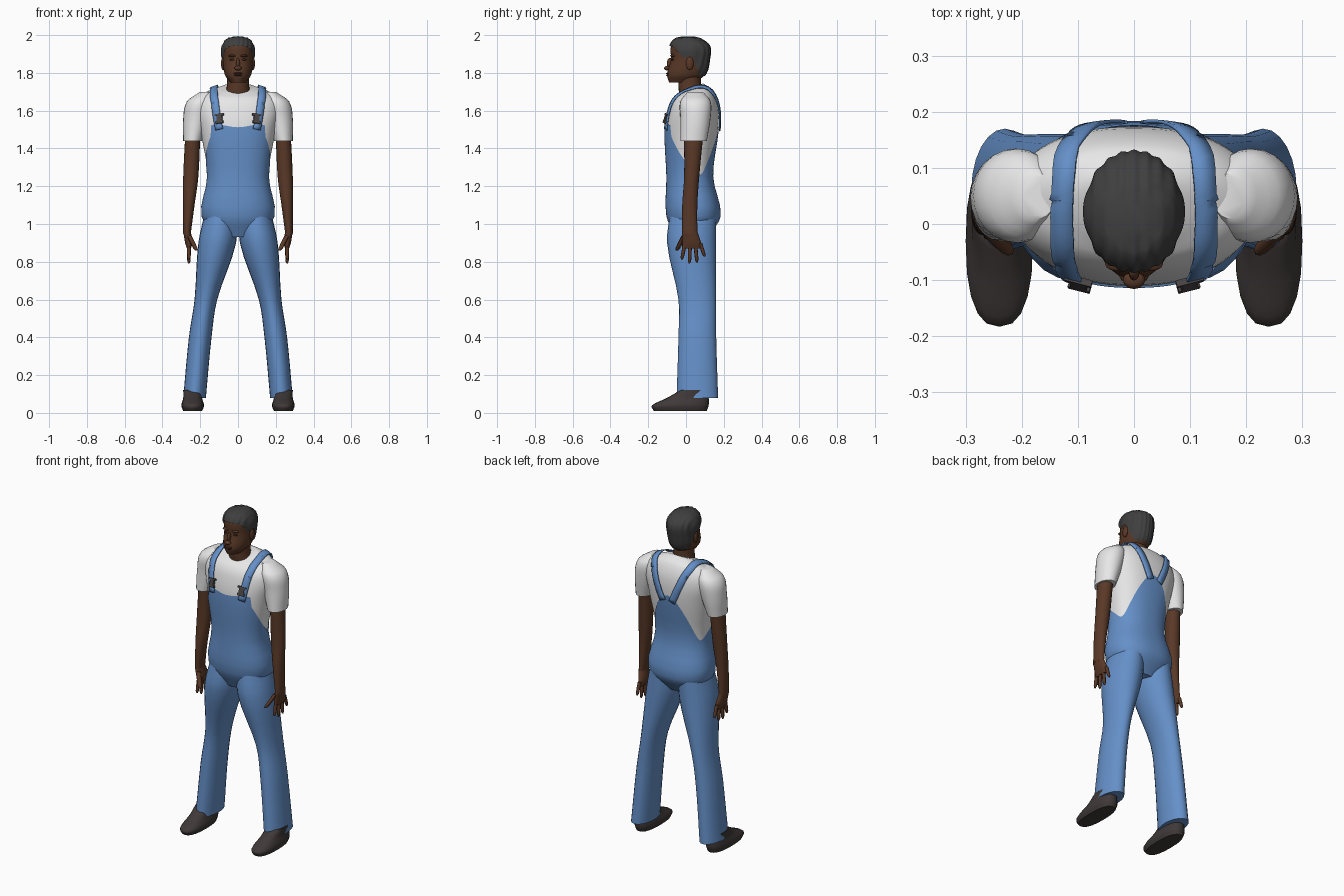
import bpy, bmesh, math
from mathutils import Vector, Matrix
from mathutils.bvhtree import BVHTree

if "Cube" in bpy.data.objects:
    bpy.data.objects.remove(bpy.data.objects["Cube"])


def material(name, *rgb):
    mat = bpy.data.materials.new(name)
    mat.use_nodes = True
    mat.diffuse_color = (*rgb, 1)
    shader = mat.node_tree.nodes["Principled BSDF"]
    shader.inputs["Base Color"].default_value = (*rgb, 1)
    return mat


DENIM = material("denim blue", .13, .28, .58)
SHIRT = material("shirt white", .85, .85, .85)
SKIN = material("brown skin", .1, .04, .02)
DARK = material("dark skin", .05, .02, .01)
HAIR = material("hair grey", .05, .05, .05)
SHOE = material("shoe black", .05, .04, .04)
METAL = material("buckle grey", .07, .06, .06)


def finish(bm, name, mat):
    bmesh.ops.remove_doubles(bm, verts=bm.verts, dist=1e-5)
    mesh = bpy.data.meshes.new(name)
    bm.to_mesh(mesh)
    bm.free()
    obj = bpy.data.objects.new(name, mesh)
    bpy.context.collection.objects.link(obj)
    mesh.materials.append(mat)
    bpy.ops.object.select_all(action="DESELECT")
    obj.select_set(True)
    bpy.context.view_layer.objects.active = obj
    bpy.ops.object.shade_smooth_by_angle(angle=math.radians(50))
    return obj


def smooth(keys, x):
    """Smooth curve through rows of (position, values...)."""
    x = max(keys[0][0], min(keys[-1][0], x))
    last = len(keys) - 1
    i = max(k for k in range(last) if keys[k][0] <= x)
    a, b = keys[i], keys[i + 1]
    before, after = keys[max(i - 1, 0)], keys[min(i + 2, last)]
    span = b[0] - a[0]
    f = (x - a[0]) / span
    values = []
    for n in range(1, len(a)):
        slope_a = (b[n] - before[n]) / (b[0] - before[0]) * span
        slope_b = (after[n] - a[n]) / (after[0] - a[0]) * span
        rise = b[n] - a[n]
        values.append(a[n] + f * (slope_a + f * (3 * rise - 2 * slope_a - slope_b
                                                 + f * (slope_a + slope_b - 2 * rise))))
    return values


def loft(name, rings, mat, cols=20, above=None, below=None, power=2, grow=0,
         ridge=0, lean=0, mirror=1):
    """Skin over rings of (z, centre x, half width, centre y, half depth).
    above / below trim the height by direction, from -90 front to 90 back."""
    bottom, top = rings[0][0], rings[-1][0]
    heights = [a[0] + (b[0] - a[0]) * i / 4 for a, b in zip(rings, rings[1:]) for i in range(4)]
    bm = bmesh.new()
    grid = []
    for height in heights + [top]:
        row = []
        for k in range(cols):
            turn = math.tau * k / cols
            c, s = math.cos(turn), math.sin(turn)
            facing = math.degrees(math.asin(max(-1, min(1, s))))
            z = height
            if above:
                z = max(z, smooth(above, facing)[0])
            if below:
                z = min(z, smooth(below, facing)[0])
            x, wide, y, deep = smooth(rings, z)
            px = math.copysign(abs(c) ** (2 / power), c)
            py = math.copysign(abs(s) ** (2 / power), s)
            out = grow + ridge * math.cos(px * wide * 300)
            lift = lean * deep * py * ((z - bottom) / (top - bottom)) ** 20
            row.append(bm.verts.new((mirror * (x + (wide + out) * px),
                                     y + (deep + out) * py, z + lift + out / 2)))
        grid.append(row)
    for low, high in zip(grid, grid[1:]):
        for k in range(cols):
            j = (k + 1) % cols
            bm.faces.new([low[k], low[j], high[j], high[k]][::mirror])
    if not above:
        bm.faces.new(grid[0][::-mirror])
    if not below:
        bm.faces.new(grid[-1][::mirror])
    return finish(bm, name, mat)


def pair(name, rings, mat, **options):
    for side, mirror in (("left_", 1), ("right_", -1)):
        loft(side + name, rings, mat, mirror=mirror, **options)


def blob(name, centre, size, mat):
    """Small ellipsoid, doubled left and right when it is off centre."""
    x, y, z = centre
    sides = (("left_", 1), ("right_", -1)) if x else (("", 1),)
    for side, mirror in sides:
        bm = bmesh.new()
        place = Matrix.Translation((x * mirror, y, z)) @ Matrix.Diagonal((*size, 1))
        bmesh.ops.create_uvsphere(bm, u_segments=12, v_segments=8, radius=1, matrix=place)
        finish(bm, side + name, mat)


# Torso: overalls below a scooped edge, shirt above it
torso = [(.93, 0, .1, .03, .08), (1.04, 0, .19, .04, .14), (1.25, 0, .16, .02, .12),
         (1.5, 0, .2, .03, .14), (1.62, 0, .22, .04, .13), (1.69, 0, .18, .04, .1),
         (1.72, 0, .09, .03, .06)]
bib_edge = [(-90, 1.51), (-50, 1.52), (-45, 1.46), (10, 1.28), (30, 1.27), (80, 1.51), (90, 1.53)]
tucked_edge = [(facing, z - .03) for facing, z in bib_edge]
loft("overalls_bib", torso, DENIM, cols=72, below=bib_edge, power=2.3, grow=.004)
shirt = loft("shirt_body", torso, SHIRT, cols=72, above=tucked_edge, power=2.3, lean=.4)

# Trouser legs and shoes
pair("trouser_leg", [(.08, .23, .06, .06, .11), (.4, .2, .06, .06, .1), (.6, .17, .06, .06, .1),
                     (.9, .11, .1, .03, .13), (1.08, .09, .08, .04, .12)], DENIM, cols=24)
pair("shoe", [(.01, .24, .05, -.03, .14), (.04, .24, .06, -.03, .15), (.08, .24, .05, .01, .11),
              (.12, .24, .05, .04, .07)], SHOE, power=2.5)

# Sleeves, arms and hands
pair("sleeve", [(1.44, .24, .05, .04, .07), (1.56, .22, .07, .05, .08), (1.65, .2, .07, .05, .08),
                (1.7, .17, .03, .05, .04)], SHIRT, cols=24)
pair("arm", [(.95, .27, .02, .02, .04), (1.1, .26, .03, .02, .04), (1.25, .25, .04, .03, .04),
             (1.46, .24, .04, .04, .05)], SKIN)
pair("palm", [(.87, .26, .01, .03, .05), (.9, .26, .02, .03, .05), (.96, .27, .02, .02, .04)], SKIN)


def finger(name, base, tip, radius):
    rings = []
    for along, width in ((1, .4), (.85, .9), (0, 1)):
        x, y, z = Vector(base).lerp(Vector(tip), along)
        rings.append((z, x, radius * width, y, radius * width))
    pair(name, rings, SKIN, cols=8)


finger("thumb", (.26, -.01, .94), (.22, -.05, .86), .013)
for i, label in enumerate(("index", "middle", "ring", "little")):
    spread = i - 1.3
    finger(label + "_finger", (.26, .03 + spread * .027, .9),
           (.26, .03 + spread * .04, .79 + spread ** 2 * .013), .01)

# Neck, head and close-cropped hair
head = [(1.75, 0, .04, -.02, .07), (1.79, 0, .07, 0, .1), (1.87, 0, .08, .02, .1),
        (1.94, 0, .08, .02, .1), (1.98, 0, .05, .01, .06), (1.99, 0, .01, .01, .02)]
hairline = [(-90, 1.94), (-50, 1.93), (-20, 1.88), (5, 1.88), (40, 1.79), (90, 1.78)]
loft("head", head, SKIN, cols=32)
loft("neck", [(1.66, 0, .08, .03, .06), (1.72, 0, .06, .02, .06), (1.8, 0, .06, .02, .06)], SKIN)
loft("hair", head, HAIR, cols=96, above=hairline, grow=.006, ridge=.002)

# Facial features
blob("ear", (.08, .02, 1.85), (.01, .02, .035), SKIN)
blob("nose_bridge", (0, -.085, 1.85), (.01, .016, .03), SKIN)
blob("nose_tip", (0, -.1, 1.825), (.02, .016, .012), SKIN)
blob("brow", (.03, -.07, 1.89), (.022, .014, .007), SKIN)
blob("eye", (.03, -.07, 1.87), (.014, .008, .006), DARK)
blob("upper_lip", (0, -.094, 1.797), (.026, .012, .005), DARK)
blob("lower_lip", (0, -.094, 1.788), (.022, .011, .006), DARK)

# Straps draped over the shirt, with buckles at the front
surface = BVHTree.FromObject(shirt, bpy.context.evaluated_depsgraph_get())
path = [Vector(p) for p in ((.1, -.11, 1.5), (.12, -.07, 1.64), (.13, .04, 1.73),
                            (.1, .14, 1.67), (.03, .17, 1.5))]
for side, mirror in (("left_", 1), ("right_", -1)):
    bm = bmesh.new()
    rows = []
    for start, end in zip(path, path[1:]):
        for i in range(9):
            hit, normal = surface.find_nearest(start.lerp(end, i / 8))[:2]
            across = (end - start).cross(normal).normalized()
            row = []
            for offset in (-.02, 0, .02):
                point, out = surface.find_nearest(hit + across * offset)[:2]
                x, y, z = point + out * .008
                row.append(bm.verts.new((mirror * x, y, z)))
            rows.append(row)
    for low, high in zip(rows, rows[1:]):
        for i in range(2):
            bm.faces.new([low[i], high[i], high[i + 1], low[i + 1]][::mirror])
    strap = finish(bm, side + "strap", DENIM)
    cloth = strap.modifiers.new("cloth_thickness", "SOLIDIFY")
    cloth.thickness = .006

    # Buckle: hook, stem and button bars
    bm = bmesh.new()
    hit = surface.find_nearest(Vector((.1, -.1, 1.56)))[0]
    for height, wide, high in ((.02, .05, .01), (0, .03, .04), (-.02, .04, .014)):
        bar = Matrix.Translation((0, 0, height)) @ Matrix.Diagonal((wide, .012, high, 1))
        bmesh.ops.create_cube(bm, size=1, matrix=bar)
    buckle = finish(bm, side + "buckle", METAL)
    buckle.location = (mirror * hit.x, hit.y - .014, hit.z)
    buckle.rotation_euler = (-.25, .12 * mirror, .25 * mirror)
